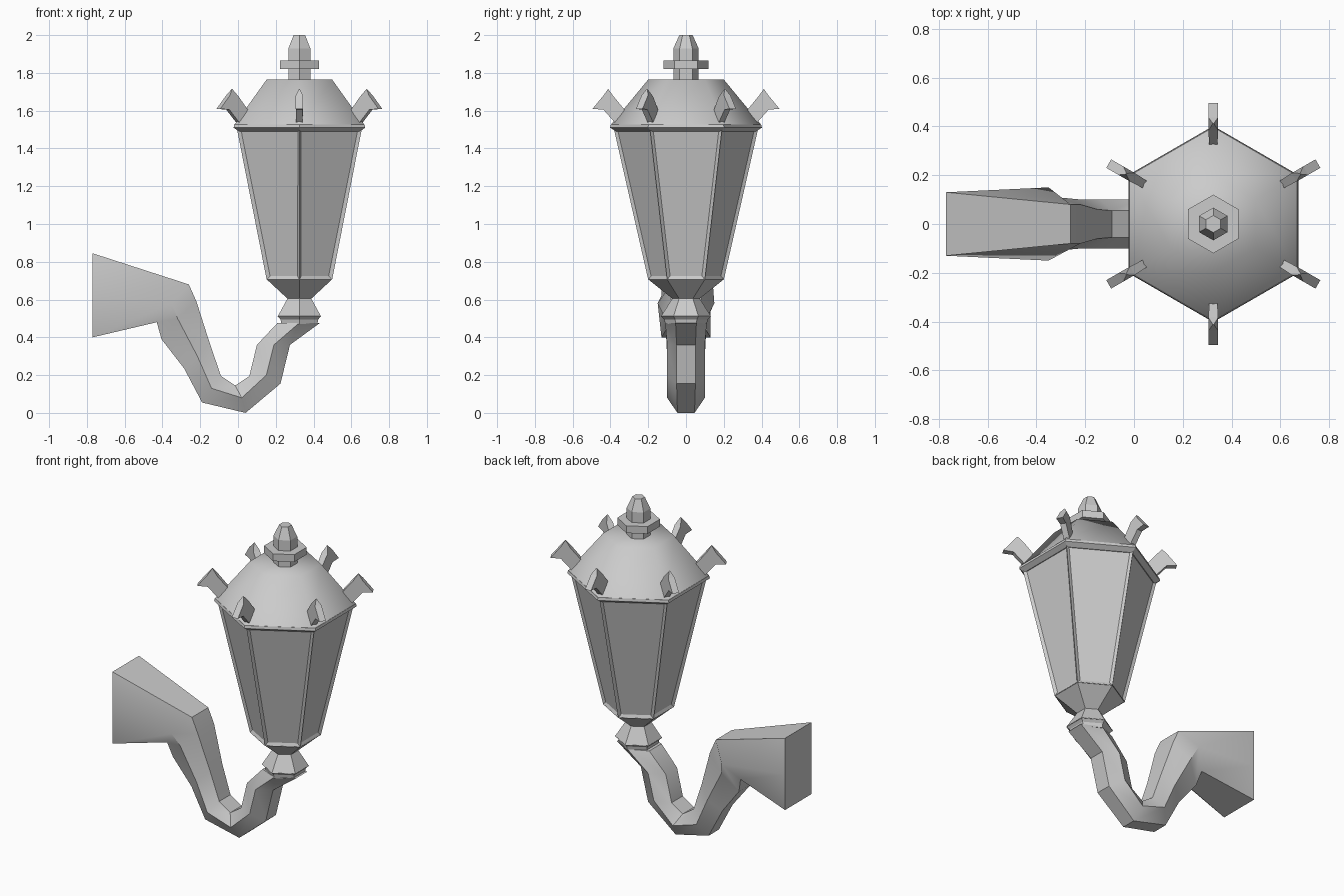
import bpy, bmesh
from math import sin, cos, radians

if "Cube" in bpy.data.objects:
    bpy.data.objects.remove(bpy.data.objects["Cube"])

CX = 0.325  # lantern axis


def finish(name, bm, smooth=None):
    bmesh.ops.recalc_face_normals(bm, faces=bm.faces)
    me = bpy.data.meshes.new(name)
    bm.to_mesh(me)
    bm.free()
    ob = bpy.data.objects.new(name, me)
    bpy.context.collection.objects.link(ob)
    if smooth:
        bpy.ops.object.select_all(action='DESELECT')
        ob.select_set(True)
        bpy.context.view_layer.objects.active = ob
        bpy.ops.object.shade_smooth_by_angle(angle=radians(smooth))
    return ob


def loft(bm, rings):
    """Skin a list of point rings, capping both ends; returns side faces."""
    vs = [[bm.verts.new(p) for p in r] for r in rings]
    n = len(vs[0])
    sides = [bm.faces.new((a[i], a[(i + 1) % n], b[(i + 1) % n], b[i]))
             for a, b in zip(vs, vs[1:]) for i in range(n)]
    bm.faces.new(vs[0][::-1])
    bm.faces.new(vs[-1])
    return sides


def hex_lathe(name, profile, smooth=None, inset=None):
    """Six-sided turned part from (radius, z) pairs, corners on the y axis."""
    bm = bmesh.new()
    rings = [[(CX + r * cos(radians(30 + 60 * i)), r * sin(radians(30 + 60 * i)), z)
              for i in range(6)] for r, z in profile]
    sides = loft(bm, rings)
    bmesh.ops.recalc_face_normals(bm, faces=bm.faces)
    if inset:
        bmesh.ops.inset_individual(bm, faces=sides, thickness=inset[0], depth=inset[1])
    return finish(name, bm, smooth)


# Lantern cage with recessed panes
hex_lathe("lantern_body", [(0.2, 0.705), (0.382, 1.505)], inset=(0.024, -0.012))

# Roof and its eave
hex_lathe("roof", [(0.398, 1.525), (0.2, 1.765)], smooth=80)
hex_lathe("eave", [(0.37, 1.49), (0.402, 1.51), (0.398, 1.527)])

# Finial: post, collar and cap
hex_lathe("finial", [(0.067, 1.75), (0.067, 1.93), (0.035, 2.0)])
hex_lathe("finial_collar", [(0.12, 1.82), (0.12, 1.865)])

# Cup below the cage and the seat ring
hex_lathe("lantern_cup", [(0.133, 0.51), (0.073, 0.605), (0.2, 0.707)], smooth=30)
hex_lathe("seat_ring", [(0.11, 0.47), (0.115, 0.495), (0.133, 0.512)])

# Six arrow-headed roof ornaments: (radius, z, half width)
outline = [(0.325, 1.605, .017), (0.375, 1.535, .017), (0.437, 1.605, .017),
           (0.495, 1.61, .02), (0.437, 1.68, .02), (0.412, 1.715, .002),
           (0.383, 1.675, .02)]
for k in range(6):
    a = radians(30 + 60 * k)
    bm = bmesh.new()
    loft(bm, [[(CX + r * cos(a) - s * w * sin(a), r * sin(a) + s * w * cos(a), z)
               for r, z, w in outline] for s in (-1, 1)])
    finish(f"roof_ornament_{k + 1}", bm)

# Wall arm: each row gives (x, z, half width) of upper, middle and lower edges
arm = [
    [(-.77, .845, .13), (-.77, .62, .13), (-.77, .40, .13)],
    [(-.26, .68, .08), (-.35, .58, .15), (-.43, .48, .08)],
    [(-.22, .59, .08), (-.32, .50, .11), (-.405, .39, .06)],
    [(-.15, .37, .06), (-.215, .30, .10), (-.285, .235, .05)],
    [(-.09, .195, .055), (-.14, .13, .10), (-.19, .055, .05)],
    [(-.015, .145, .055), (.02, .08, .10), (.04, .0, .045)],
    [(.06, .195, .055), (.15, .20, .10), (.225, .155, .05)],
    [(.10, .36, .055), (.19, .36, .10), (.275, .36, .05)],
    [(.21, .477, .06), (.325, .477, .11), (.435, .477, .055)],
]
bm = bmesh.new()
loft(bm, [[(x, w, z) for x, z, w in row] + [(x, -w, z) for x, z, w in row[::-1]]
          for row in arm])
finish("wall_arm", bm, smooth=30)
